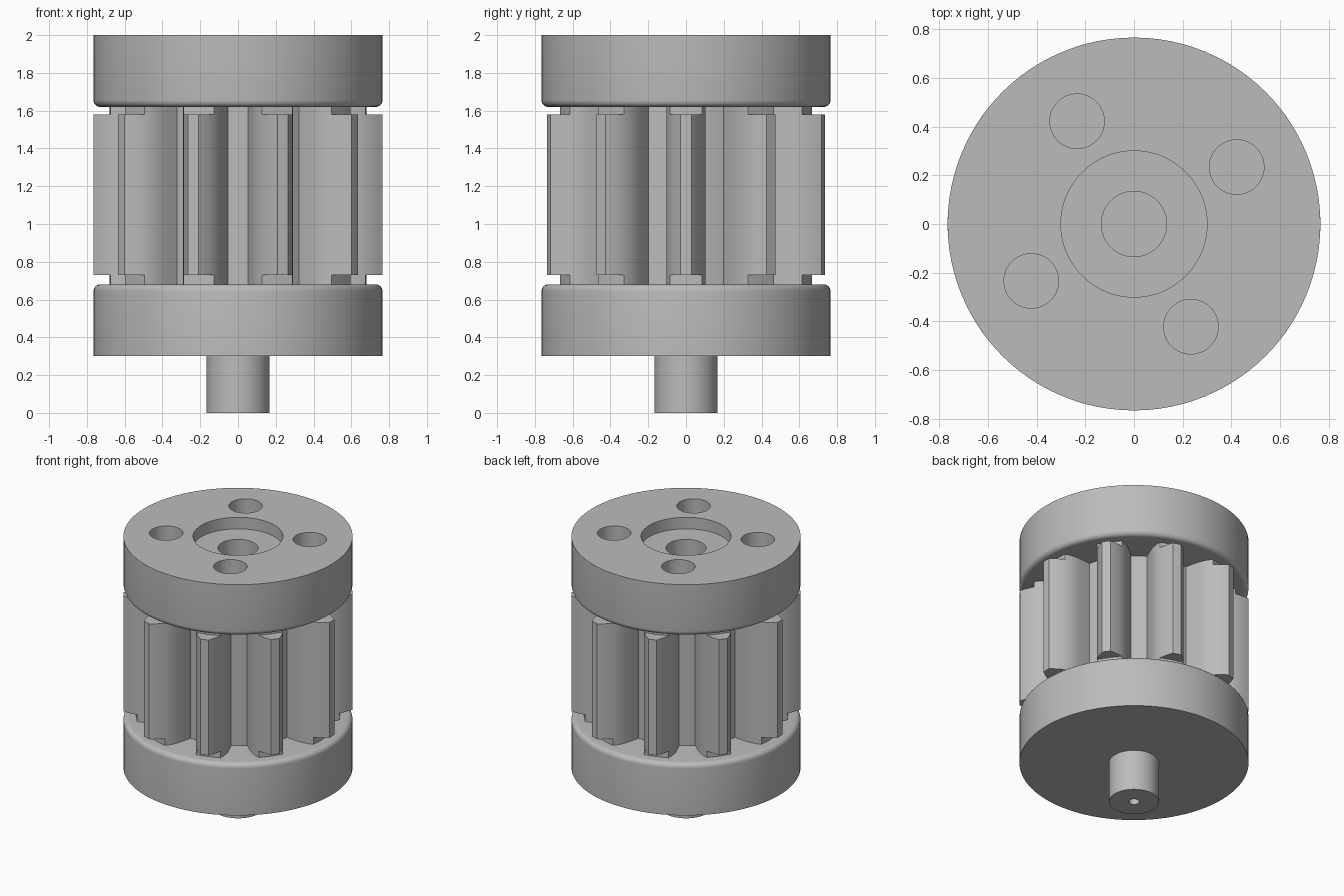
import bpy, bmesh
from math import sin, cos, pi, tau, radians, asin
from mathutils import Vector

cube = bpy.data.objects.get("Cube")
if cube:
    bpy.data.objects.remove(cube)

RADIUS = 0.765      # plates and tooth tips
STEP_RADIUS = 0.68  # stepped tooth ends
ROOT = 0.478
TEETH = 10

metal = bpy.data.materials.new("plain grey metal")
metal.use_nodes = True
metal.diffuse_color = (0.5, 0.5, 0.5, 1)
metal.node_tree.nodes["Principled BSDF"].inputs["Base Color"].default_value = (0.5, 0.5, 0.5, 1)


def make_object(name, bm):
    bmesh.ops.recalc_face_normals(bm, faces=bm.faces)
    mesh = bpy.data.meshes.new(name)
    bm.to_mesh(mesh)
    bm.free()
    mesh.materials.append(metal)
    obj = bpy.data.objects.new(name, mesh)
    bpy.context.collection.objects.link(obj)
    return obj


def smooth(obj):
    bpy.ops.object.select_all(action='DESELECT')
    obj.select_set(True)
    bpy.context.view_layer.objects.active = obj
    bpy.ops.object.shade_smooth_by_angle(angle=radians(30))


def lathe(name, profile, steps=96):
    """Revolve (radius, z) points that start and end on the axis."""
    bm = bmesh.new()
    verts = [bm.verts.new((r, 0, z)) for r, z in profile]
    edges = [bm.edges.new(pair) for pair in zip(verts, verts[1:])]
    bmesh.ops.spin(bm, geom=verts + edges, cent=(0, 0, 0), axis=(0, 0, 1),
                   angle=tau, steps=steps, use_duplicate=False)
    bmesh.ops.remove_doubles(bm, verts=bm.verts, dist=0.0001)
    return make_object(name, bm)


def fillet(z, direction, size=0.035, steps=6):
    """Rounded rim from the flat face at z out to the plate side."""
    return [(RADIUS - size + size * sin(a), z + direction * size * (1 - cos(a)))
            for a in (i * pi / 2 / steps for i in range(steps + 1))]


def prism(name, outline, z0, z1):
    bm = bmesh.new()
    face = bm.faces.new([bm.verts.new((x, y, z0)) for x, y in outline])
    made = bmesh.ops.extrude_face_region(bm, geom=[face])["geom"]
    bmesh.ops.translate(bm, vec=(0, 0, z1 - z0),
                        verts=[v for v in made if isinstance(v, bmesh.types.BMVert)])
    return make_object(name, bm)


def gear_outline(flank):
    """Mirror one flank of (radius, half width) points and repeat per tooth."""
    half = [(r, asin(w / r)) for r, w in flank]
    tooth = [(r, -a) for r, a in half] + [(half[-1][0], 0)] + half[::-1]
    tooth += [(ROOT, pi / TEETH)]
    return [(r * cos(a + i * tau / TEETH), r * sin(a + i * tau / TEETH))
            for i in range(TEETH) for r, a in tooth]


# Lower plate with its rounded upper rim
smooth(lathe("lower_plate", [(0, 0.68)] + fillet(0.68, -1) + [(RADIUS, 0.3), (0, 0.3)]))

# Drive shaft with a small centre hole
smooth(lathe("shaft", [(0, 0.15), (0.035, 0.15), (0.035, 0), (0.167, 0),
                       (0.167, 0.31), (0, 0.31)], 64))

# Upper plate with counterbore and central bore
upper = lathe("upper_plate", [(0, 1.62)] + fillet(1.62, 1) +
              [(RADIUS, 2), (0.3, 2), (0.3, 1.915), (0.134, 1.915), (0.134, 1.67), (0, 1.67)])

# Four bolt holes in the upper plate
bm = bmesh.new()
for i in range(4):
    a = radians(29) + i * pi / 2
    made = bmesh.ops.create_cone(bm, cap_ends=True, segments=48, radius1=0.112,
                                 radius2=0.112, depth=0.6)["verts"]
    bmesh.ops.translate(bm, verts=made, vec=Vector((0.482 * cos(a), 0.482 * sin(a), 2.0)))
cutter = make_object("bolt_hole_cutter", bm)
cutter.hide_render = True
cut = upper.modifiers.new("bolt_holes", 'BOOLEAN')
cut.operation = 'DIFFERENCE'
cut.solver = 'EXACT'
cut.object = cutter
bpy.context.view_layer.objects.active = upper
bpy.ops.object.modifier_apply(modifier=cut.name)
bpy.data.objects.remove(cutter)
smooth(upper)

# Gear body, with shorter stepped ends that meet the plates
lower_flank = [(ROOT, 0.096), (0.54, 0.102), (0.59, 0.104), (0.62, 0.102),
               (0.65, 0.096), (STEP_RADIUS, 0.085)]
tip_flank = [(0.71, 0.069), (0.74, 0.049), (RADIUS, 0.029)]
smooth(prism("gear_teeth", gear_outline(lower_flank + tip_flank), 0.73, 1.58))
for name, z0, z1 in (("lower_gear_end", 0.68, 0.73), ("upper_gear_end", 1.58, 1.62)):
    smooth(prism(name, gear_outline(lower_flank), z0, z1))
